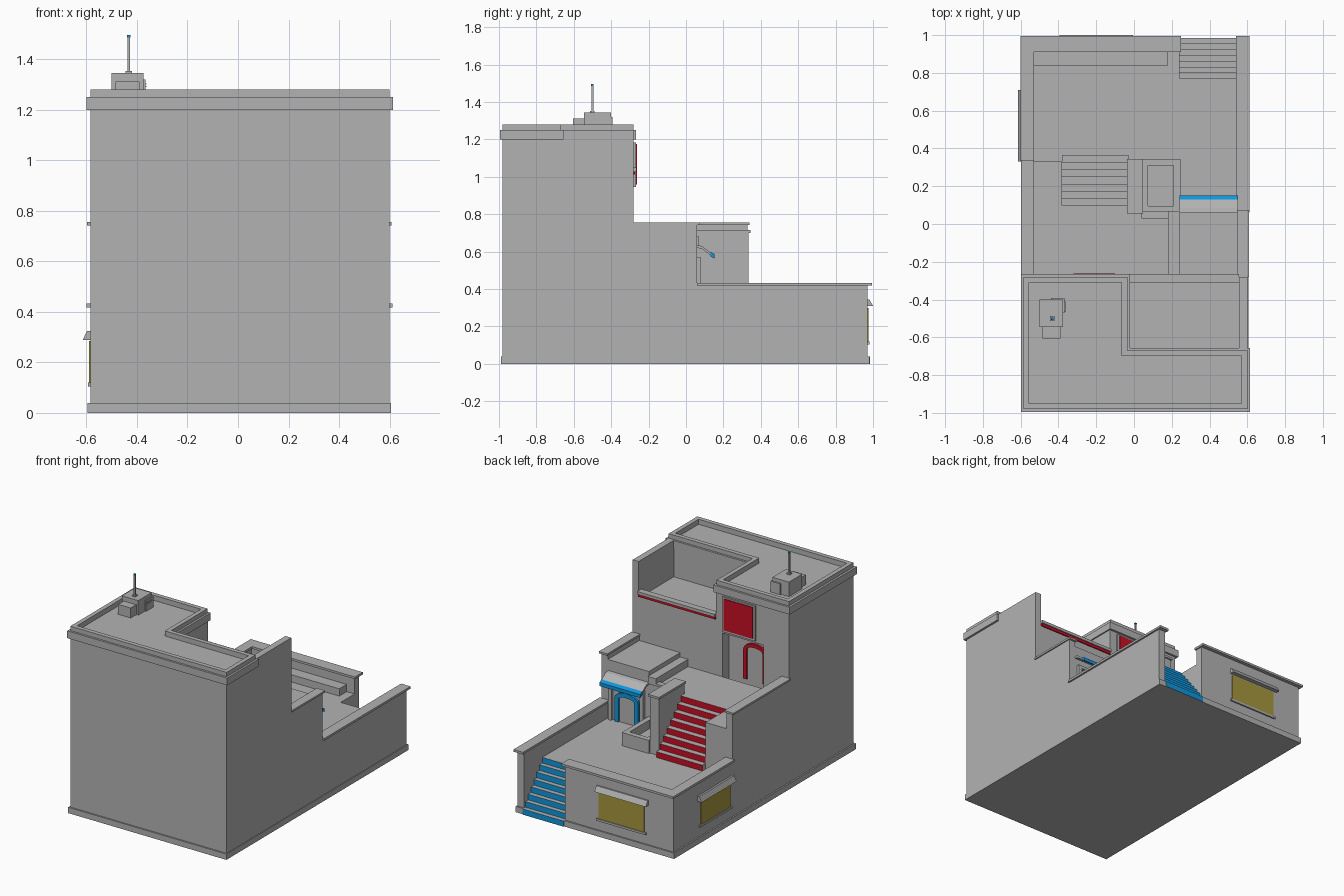
import bpy, bmesh, math
from mathutils import Vector

cube = bpy.data.objects.get("Cube")
if cube:
    bpy.data.objects.remove(cube, do_unlink=True)


def material(name, rgb):
    m = bpy.data.materials.new(name)
    m.use_nodes = True
    m.diffuse_color = (*rgb, 1)
    m.node_tree.nodes["Principled BSDF"].inputs["Base Color"].default_value = (*rgb, 1)
    return m


GREY = material("plaster grey", (0.45, 0.45, 0.45))
RED = material("red trim", (0.58, 0.005, 0.018))
BLUE = material("blue trim", (0.005, 0.30, 0.71))
YELLOW = material("yellow glass", (0.39, 0.31, 0.047))


def finish(name, bm, *mats):
    bmesh.ops.recalc_face_normals(bm, faces=bm.faces)
    me = bpy.data.meshes.new(name)
    bm.to_mesh(me)
    bm.free()
    for m in mats:
        me.materials.append(m)
    ob = bpy.data.objects.new(name, me)
    bpy.context.collection.objects.link(ob)
    return ob


def prism_mesh(pts, axis, a, b):
    """Extrude a flat outline along one axis from a to b."""
    bm = bmesh.new()
    verts = []
    for p in pts:
        co = list(p)
        co.insert(axis, a)
        verts.append(bm.verts.new(co))
    face = bm.faces.new(verts)
    ext = bmesh.ops.extrude_face_region(bm, geom=[face])
    move = Vector((0, 0, 0))
    move[axis] = b - a
    bmesh.ops.translate(bm, vec=move,
                        verts=[g for g in ext["geom"] if isinstance(g, bmesh.types.BMVert)])
    bmesh.ops.recalc_face_normals(bm, faces=bm.faces)
    return bm


def prism(name, pts, axis, a, b, mat=GREY):
    return finish(name, prism_mesh(pts, axis, a, b), mat)


def box(name, x0, x1, y0, y1, z0, z1, mat=GREY):
    return prism(name, [(x0, y0), (x1, y0), (x1, y1), (x0, y1)], 2, z0, z1, mat)


def sunk_top(bm, width, depth):
    """Leave a rim around the top face and lower the middle."""
    top = max(bm.faces, key=lambda f: f.normal.z)
    bmesh.ops.inset_region(bm, faces=[top], thickness=width, use_even_offset=True)
    ext = bmesh.ops.extrude_face_region(bm, geom=[top])
    bmesh.ops.translate(bm, vec=(0, 0, -depth),
                        verts=[g for g in ext["geom"] if isinstance(g, bmesh.types.BMVert)])
    if top.is_valid:
        bmesh.ops.delete(bm, geom=[top], context='FACES_ONLY')


def stairs(name, x0, x1, y_top, y_foot, z0, z1, n, mat):
    """Solid steps rising towards the front, with coloured risers."""
    run, rise = (y_foot - y_top) / n, (z1 - z0) / n
    pts = [(y_top, z0), (y_foot, z0)]
    for i in range(n):
        y = y_foot - i * run
        pts += [(y, z0 + (i + 1) * rise), (y - run, z0 + (i + 1) * rise)]
    bm = prism_mesh(pts, 0, x0, x1)
    for f in bm.faces:
        f.material_index = int(f.normal.y > 0.9)
    finish(name, bm, GREY, mat)


def arch(name, x0, x1, y, z0, z1, w, mat):
    """Arched door surround with a plain leaf inside."""
    def curve(inset):
        r = (x1 - x0) / 2 - inset
        cx, spring = (x0 + x1) / 2, z1 - 0.05
        h = 0.05 - inset
        mid = [(cx - r * math.cos(math.pi * i / 8), spring + h * math.sin(math.pi * i / 8))
               for i in range(9)]
        return [(x0 + inset, z0)] + mid + [(x1 - inset, z0)]
    prism(name + "_frame", curve(0) + curve(w)[::-1], 1, y, y + 0.016, mat)
    prism(name + "_leaf", curve(w), 1, y, y + 0.005)


# Plinth
box("plinth_main", -0.595, 0.605, -0.99, 0.74, 0, 0.04)
box("plinth_back", -0.595, 0.24, 0.74, 0.98, 0, 0.04)
box("plinth_stair_side", 0.54, 0.605, 0.74, 0.98, 0, 0.04)

# Tall block, with a doorway recess facing the middle terrace
box("front_block", -0.585, 0.6, -0.98, -0.66, 0, 1.22)
box("tower_core", -0.585, -0.03, -0.66, -0.35, 0, 1.22)
box("tower_wall_side", -0.585, -0.39, -0.35, -0.28, 0, 1.22)
box("tower_wall_corner", -0.08, -0.03, -0.35, -0.28, 0, 1.22)
box("tower_wall_lintel", -0.39, -0.08, -0.35, -0.28, 0.93, 1.22)


# Roof with cornice and rim
def roof_outline(d):
    return [(-0.585 - d, -0.98 - d), (0.6 + d, -0.98 - d), (0.6 + d, -0.67 + d),
            (-0.035 + d, -0.67 + d), (-0.035 + d, -0.28 + d), (-0.585 - d, -0.28 + d)]


roof = prism_mesh(roof_outline(0), 2, 1.2, 1.28)
sunk_top(roof, 0.03, 0.035)
finish("roof_rim", roof, GREY)
cornice = prism_mesh(roof_outline(0.014), 2, 1.2, 1.25)
sunk_top(cornice, 0.03, 0.03)
finish("roof_cornice", cornice, GREY)

# Balcony
box("balcony_block", -0.03, 0.555, -0.66, -0.28, 0, 1.0)
box("balcony_side_wall", 0.555, 0.6, -0.66, -0.28, 0, 1.25)
box("balcony_curb", -0.03, 0.555, -0.305, -0.28, 1.0, 1.03)
box("balcony_red_strip", -0.03, 0.555, -0.28, -0.272, 1.012, 1.03, RED)
box("balcony_cap", -0.03, 0.555, -0.31, -0.265, 1.03, 1.05)

# Red window and recessed door
box("red_window_frame", -0.335, -0.085, -0.28, -0.268, 0.945, 1.185)
box("red_window_panel", -0.32, -0.1, -0.268, -0.263, 0.96, 1.175, RED)
arch("red_door", -0.37, -0.2, -0.35, 0.63, 0.885, 0.025, RED)

# Middle terrace
box("middle_terrace", -0.585, 0.6, -0.28, 0.06, 0, 0.63)
box("middle_terrace_wing", -0.585, -0.38, 0.06, 0.33, 0, 0.63)
box("middle_parapet_right", -0.585, -0.54, -0.28, 0.33, 0.63, 0.742)
box("middle_cap_right", -0.598, -0.53, -0.28, 0.34, 0.742, 0.755)
box("middle_parapet_left", 0.55, 0.6, -0.28, 0.06, 0.63, 0.742)
box("middle_cap_left", 0.545, 0.608, -0.28, 0.075, 0.742, 0.755)
box("shop_roof", 0.24, 0.55, -0.28, 0.06, 0.63, 0.71)
box("shop_roof_step", 0.18, 0.24, -0.28, 0.07, 0.63, 0.68)
box("terrace_edge", 0.04, 0.18, 0.03, 0.07, 0.63, 0.645)

# Red stairs with pier and planter
stairs("red_stairs", -0.38, -0.03, 0.06, 0.365, 0.31, 0.63, 8, RED)
box("stair_pier", -0.03, 0.04, 0.06, 0.335, 0.31, 0.70)
box("stair_pier_cap", -0.037, 0.047, 0.055, 0.345, 0.70, 0.715)
planter = prism_mesh([(0.04, 0.06), (0.245, 0.06), (0.245, 0.345), (0.04, 0.345)], 2, 0.31, 0.40)
sunk_top(planter, 0.035, 0.06)
finish("planter", planter, GREY)

# Shop door and awning
arch("blue_door", 0.31, 0.49, 0.06, 0.31, 0.52, 0.03, BLUE)
for x in (0.27, 0.51):
    box("shop_door_post", x, x + 0.025, 0.06, 0.08, 0.31, 0.55)
box("shop_door_lintel", 0.27, 0.535, 0.06, 0.08, 0.55, 0.57)
prism("shop_awning", [(0.06, 0.635), (0.085, 0.63), (0.13, 0.597), (0.13, 0.582),
                      (0.085, 0.615), (0.06, 0.62)], 0, 0.24, 0.55)
prism("shop_awning_band", [(0.13, 0.6), (0.152, 0.587), (0.152, 0.563), (0.13, 0.576)],
      0, 0.24, 0.55, BLUE)

# Lower terrace with parapets
box("lower_terrace", -0.585, 0.24, 0.06, 0.97, 0, 0.31)
box("lower_terrace_landing", 0.24, 0.55, 0.06, 0.74, 0, 0.31)
box("lower_parapet_left", 0.55, 0.6, 0.06, 0.97, 0, 0.418)
box("lower_cap_left", 0.54, 0.612, 0.06, 0.995, 0.418, 0.433)
box("lower_parapet_right", -0.585, -0.54, 0.33, 0.97, 0.31, 0.418)
box("lower_parapet_back", -0.585, 0.24, 0.92, 0.97, 0.31, 0.418)
prism("lower_cap", [(-0.6, 0.33), (-0.53, 0.33), (-0.53, 0.91), (0.25, 0.91),
                    (0.25, 0.995), (-0.6, 0.995)], 2, 0.418, 0.433)
box("bench", -0.54, 0.18, 0.84, 0.92, 0.31, 0.36)

# Blue stairs
stairs("blue_stairs", 0.24, 0.55, 0.74, 0.985, 0, 0.31, 8, BLUE)

# Yellow windows with sills and hoods
box("back_window", -0.365, -0.02, 0.97, 0.975, 0.12, 0.30, YELLOW)
box("back_window_sill", -0.38, -0.005, 0.97, 0.98, 0.105, 0.12)
prism("back_window_hood", [(0.97, 0.345), (0.98, 0.345), (1.0, 0.31), (0.97, 0.31)], 0, -0.395, -0.005)
box("side_window", -0.59, -0.585, 0.36, 0.68, 0.12, 0.285, YELLOW)
box("side_window_sill", -0.594, -0.585, 0.345, 0.695, 0.105, 0.12)
prism("side_window_hood", [(-0.585, 0.325), (-0.598, 0.325), (-0.615, 0.288), (-0.585, 0.288)],
      1, 0.33, 0.71)

# Rooftop unit with aerial
box("roof_unit", -0.5, -0.375, -0.545, -0.4, 1.24, 1.345)
box("roof_unit_front", -0.485, -0.39, -0.605, -0.545, 1.24, 1.313)
box("roof_unit_corner", -0.44, -0.367, -0.47, -0.392, 1.24, 1.32)
for z in (1.29, 1.3):
    box("roof_unit_vent", -0.367, -0.363, -0.465, -0.41, z, z + 0.005)
box("aerial_foot", -0.445, -0.42, -0.513, -0.488, 1.345, 1.353)
box("aerial", -0.438, -0.427, -0.506, -0.495, 1.353, 1.487)
box("aerial_tip", -0.439, -0.426, -0.507, -0.494, 1.487, 1.497, BLUE)
